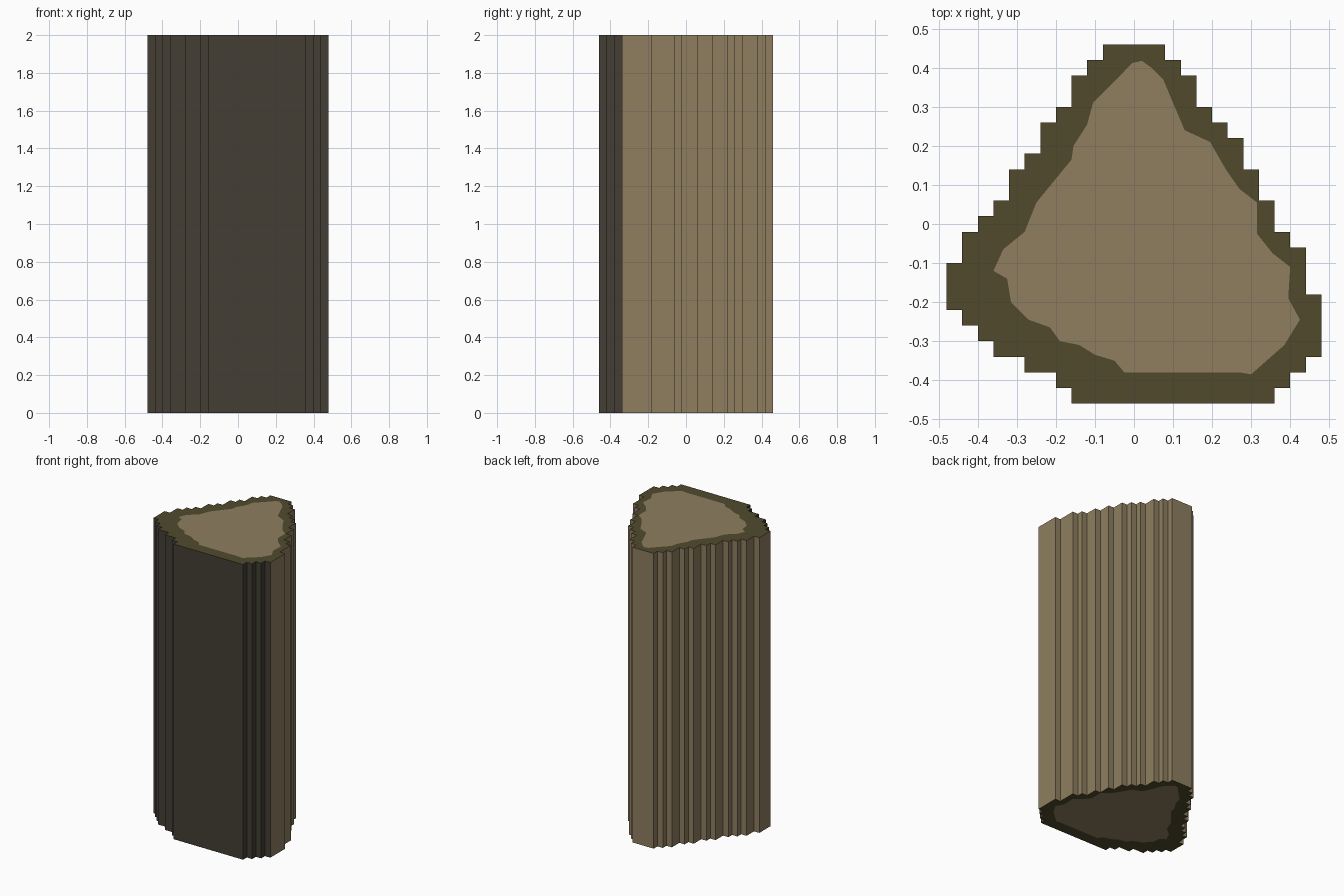
import bpy, bmesh
from mathutils import Vector
from mathutils.geometry import tessellate_polygon

if "Cube" in bpy.data.objects:
    bpy.data.objects.remove(bpy.data.objects["Cube"])

HEIGHT, TOP_Y = 2.0, 0.46


def material(name, rgb):
    lin = [(c / 255 / 12.92) if c < 11 else ((c / 255 + 0.055) / 1.055) ** 2.4 for c in rgb]
    m = bpy.data.materials.new(name)
    m.diffuse_color = (*lin, 1)
    m.use_nodes = True
    m.node_tree.nodes["Principled BSDF"].inputs["Base Color"].default_value = m.diffuse_color
    return m


# Stepped bark outline: each pair is (x of the wall, y where the wall ends), from the back to the front
RIGHT = [(.08, .42), (.12, .38), (.16, .30), (.20, .26), (.24, .22), (.28, .14), (.32, .06),
         (.36, -.02), (.40, -.06), (.44, -.18), (.48, -.34), (.44, -.38), (.40, -.42), (.36, -.46)]
LEFT = [(-.08, .42), (-.12, .38), (-.16, .30), (-.20, .26), (-.24, .18), (-.28, .14), (-.32, .06),
        (-.36, .02), (-.40, -.02), (-.44, -.10), (-.48, -.22), (-.44, -.26), (-.40, -.30),
        (-.36, -.34), (-.28, -.38), (-.20, -.42), (-.16, -.46)]

# Irregular edge of the pale wood on the cut ends
CORE = [(.02, .418), (.045, .40), (.075, .37), (.10, .31), (.13, .24), (.195, .21), (.235, .14),
        (.27, .09), (.315, .055), (.315, -.025), (.355, -.075), (.40, -.11), (.395, -.19),
        (.425, -.245), (.385, -.31), (.30, -.385), (.27, -.38), (-.025, -.38), (-.05, -.35),
        (-.10, -.335), (-.14, -.31), (-.19, -.30), (-.215, -.265), (-.27, -.245), (-.315, -.20),
        (-.325, -.14), (-.36, -.12), (-.335, -.065), (-.28, -.02), (-.25, .055), (-.16, .165),
        (-.155, .20), (-.12, .255), (-.105, .31), (-.05, .365), (-.005, .412)]


def steps(walls):
    pts, y = [], TOP_Y
    for x, y_end in walls:
        pts += [(x, y), (x, y_end)]
        y = y_end
    return pts


outer = steps(RIGHT) + steps(LEFT)[::-1]
n = len(outer)
WOOD, RIM, BARK = 0, 1, 2

bm = bmesh.new()
rings = []
# Cut ends: bark rim around a pale core
for z in (0, HEIGHT):
    ring = [bm.verts.new((x, y, z)) for x, y in outer]
    core = [bm.verts.new((x, y, z)) for x, y in CORE]
    bm.faces.new(core).material_index = WOOD
    loops = [[Vector((x, y, 0)) for x, y in loop] for loop in (outer, CORE)]
    both = ring + core
    for tri in tessellate_polygon(loops):
        bm.faces.new([both[i] for i in tri]).material_index = RIM
    rings.append(ring)

# Side walls: dark bark along the front, bare wood elsewhere
low, high = rings
for i in range(n):
    j = (i + 1) % n
    f = bm.faces.new((low[i], low[j], high[j], high[i]))
    c = f.calc_center_median()
    faces_front = abs(low[i].co.y - low[j].co.y) < 1e-4 and c.y < -.2
    front_step = c.y < (-.34 if c.x > 0 else -.22)
    f.material_index = BARK if faces_front or front_step else WOOD

bmesh.ops.recalc_face_normals(bm, faces=bm.faces[:])
mesh = bpy.data.meshes.new("log_post")
bm.to_mesh(mesh)
bm.free()
for m in (material("pale wood", (142, 126, 96)),
          material("olive bark rim", (81, 74, 44)),
          material("dark bark", (67, 63, 53))):
    mesh.materials.append(m)
bpy.context.collection.objects.link(bpy.data.objects.new("log_post", mesh))
